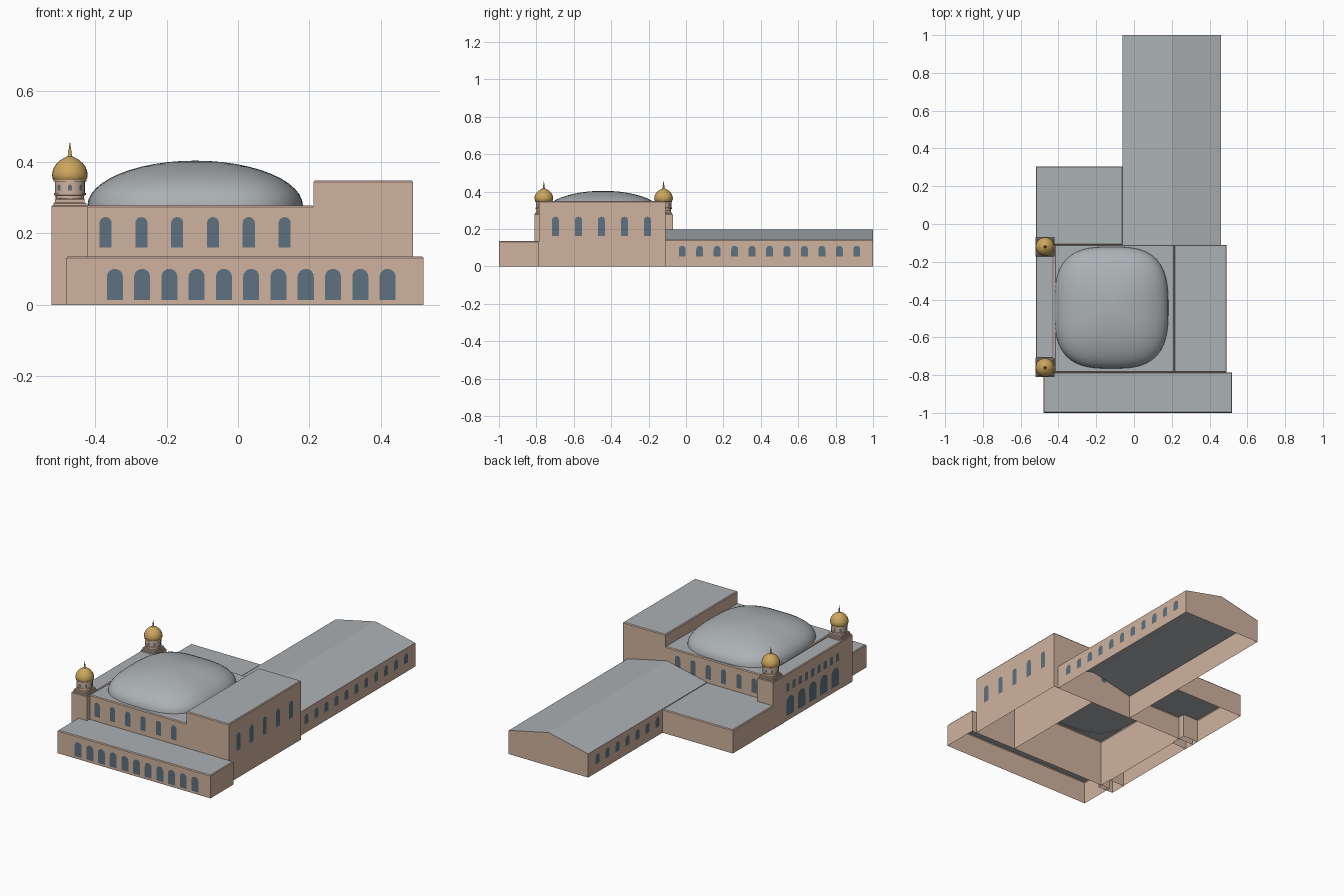
import bpy, bmesh, math
from mathutils import Vector

if "Cube" in bpy.data.objects:
    bpy.data.objects.remove(bpy.data.objects["Cube"])


def material(name, rgb):
    m = bpy.data.materials.new(name)
    m.diffuse_color = (*rgb, 1)
    m.use_nodes = True
    m.node_tree.nodes["Principled BSDF"].inputs["Base Color"].default_value = m.diffuse_color
    return m


STONE = material("stone", (0.63, 0.45, 0.35))
ROOF = material("roof_grey", (0.41, 0.44, 0.46))
GLASS = material("window_blue", (0.11, 0.165, 0.216))
GOLD = material("gold", (0.60, 0.38, 0.11))


def finish(bm, name, mats, smooth=None):
    me = bpy.data.meshes.new(name)
    bmesh.ops.recalc_face_normals(bm, faces=bm.faces) if name != "windows" else None
    bm.to_mesh(me)
    bm.free()
    ob = bpy.data.objects.new(name, me)
    bpy.context.collection.objects.link(ob)
    for m in mats:
        me.materials.append(m)
    if smooth:
        bpy.ops.object.select_all(action='DESELECT')
        ob.select_set(True)
        bpy.context.view_layer.objects.active = ob
        bpy.ops.object.shade_smooth_by_angle(angle=math.radians(smooth))
    return ob


def loft(bm, rings):
    """Join equal-length rings of points with quads; return vertex rings."""
    vs = [[bm.verts.new(p) for p in r] for r in rings]
    n = len(vs[0])
    for a, b in zip(vs, vs[1:]):
        for i in range(n):
            j = (i + 1) % n
            bm.faces.new((a[i], a[j], b[j], b[i]))
    return vs


def block(name, x0, x1, y0, y1, z1, z0=0.0, lip=0.005, top=1):
    """Open-bottomed walls with a small chamfered rim and a roof face."""
    def ring(z, d):
        return [(x0 + d, y0 + d, z), (x1 - d, y0 + d, z), (x1 - d, y1 - d, z), (x0 + d, y1 - d, z)]
    bm = bmesh.new()
    vs = loft(bm, [ring(z0, 0), ring(z1 - lip, 0), ring(z1, lip * 0.8)])
    bm.faces.new(vs[-1]).material_index = top
    return finish(bm, name, [STONE, ROOF])


def lathe(name, profile, centre, mat, n=24):
    bm = bmesh.new()
    rings = [[(centre[0] + r * math.cos(2 * math.pi * i / n),
               centre[1] + r * math.sin(2 * math.pi * i / n), z) for i in range(n)]
             for r, z in profile]
    vs = loft(bm, rings)
    bm.faces.new(vs[-1])
    return finish(bm, name, [mat], 35)


def windows(name, places, right, w, h, depth=0.0015):
    """Round-headed panes; places are sill centres, right is the wall direction."""
    bm = bmesh.new()
    for i, p in enumerate(places):
        r = Vector(right[i] if isinstance(right, list) else right)
        base = Vector(p) + r.cross(Vector((0, 0, 1))) * depth
        pts = [(-w / 2, 0), (w / 2, 0)]
        pts += [(w / 2 * math.cos(a), h - w / 2 + w / 2 * math.sin(a))
                for a in (math.pi * k / 8 for k in range(9))]
        bm.faces.new([bm.verts.new(base + r * u + Vector((0, 0, v))) for u, v in pts])
    return finish(bm, name, [GLASS])


# Main masses
block("front_gallery", -0.48, 0.52, -1.0, -0.785, 0.136)
block("main_hall", -0.42, 0.212, -0.785, -0.11, 0.279)
block("tall_side_block", 0.212, 0.49, -0.785, -0.11, 0.349)
block("west_facade", -0.52, -0.425, -0.712, -0.168, 0.277)
block("rear_annex", -0.52, -0.06, -0.11, 0.305, 0.139)

# Long gabled rear wing
bm = bmesh.new()
prof = [(-0.06, 0), (-0.06, 0.14), (0.2, 0.197), (0.46, 0.14), (0.46, 0)]
a = [bm.verts.new((x, -0.11, z)) for x, z in prof]
b = [bm.verts.new((x, 1.0, z)) for x, z in prof]
for i in range(4):
    bm.faces.new((a[i], b[i], b[i + 1], a[i + 1])).material_index = int(i in (1, 2))
bm.faces.new(b)
finish(bm, "rear_wing", [STONE, ROOF])

# Squarish low dome
bm = bmesh.new()
N, M, P = 64, 12, 3.0
rings = []
for k in range(M):
    t = math.pi / 2 * k / M
    ring = []
    for i in range(N):
        c, s = math.cos(2 * math.pi * i / N), math.sin(2 * math.pi * i / N)
        q = (abs(c) ** P + abs(s) ** P) ** (-1 / P) * math.cos(t)
        ring.append((-0.12 + 0.302 * c * q, -0.443 + 0.322 * s * q, 0.277 + 0.127 * math.sin(t)))
    rings.append(ring)
vs = loft(bm, rings)
tip = bm.verts.new((-0.12, -0.443, 0.404))
for i in range(N):
    bm.faces.new((vs[-1][i], vs[-1][(i + 1) % N], tip))
finish(bm, "hall_dome", [ROOF], 40)

# Corner towers: shaft, stepped cap, drum, onion dome with spire
ONION = [(0.042, 0.346), (0.048, 0.353), (0.050, 0.363), (0.0485, 0.374), (0.044, 0.386),
         (0.036, 0.397), (0.026, 0.406), (0.015, 0.412), (0.007, 0.416), (0.004, 0.424),
         (0.005, 0.430), (0.003, 0.437), (0.0008, 0.455)]
for label, ty in (("front", -0.76), ("rear", -0.12)):
    tx = -0.471
    for part, hw, z0, z1 in (("shaft", 0.051, 0, 0.279), ("step_1", 0.046, 0.278, 0.287),
                             ("step_2", 0.041, 0.286, 0.298)):
        block(f"{label}_tower_{part}", tx - hw, tx + hw, ty - hw, ty + hw, z1, z0, 0.003,
              0 if z0 else 1)
    lathe(f"{label}_tower_drum", [(0.040, 0.297), (0.040, 0.306), (0.045, 0.308), (0.045, 0.313),
                                  (0.042, 0.314), (0.042, 0.345), (0.046, 0.346), (0.046, 0.350)],
          (tx, ty), STONE)
    lathe(f"{label}_tower_onion_dome", ONION, (tx, ty), GOLD)
    angles = [math.pi / 4 * k for k in range(8)]
    windows(f"{label}_tower_drum_windows",
            [(tx + 0.042 * math.cos(t), ty + 0.042 * math.sin(t), 0.320) for t in angles],
            [(-math.sin(t), math.cos(t), 0) for t in angles], 0.011, 0.017)

# Window rows
X, Y = (1, 0, 0), (0, 1, 0)
NX, NY = (-1, 0, 0), (0, -1, 0)
windows("gallery_windows", [(-0.345 + 0.0764 * i, -1.0, 0.014) for i in range(11)], X, 0.045, 0.087)
hall_x = [-0.371 + 0.1003 * i for i in range(6)]
windows("hall_front_windows", [(x, -0.785, 0.16) for x in hall_x], X, 0.034, 0.086)
windows("hall_rear_windows", [(x, -0.11, 0.16) for x in hall_x], NX, 0.034, 0.086)
windows("side_block_windows", [(0.49, -0.698 + 0.123 * i, 0.163) for i in range(5)], Y, 0.036, 0.103)
wing_y = [-0.02 + 0.0933 * i for i in range(11)]
windows("wing_right_windows", [(0.46, y, 0.052) for y in wing_y], Y, 0.037, 0.058)
windows("wing_left_windows", [(-0.06, y, 0.052) for y in wing_y if y > 0.32], NY, 0.037, 0.058)
windows("facade_lower_arches", [(-0.52, -0.44 + 0.105 * i, 0.03) for i in range(-2, 3)], NY, 0.07, 0.11)
windows("facade_upper_windows", [(-0.52, -0.44 + 0.058 * i, 0.172) for i in range(-4, 5)], NY, 0.03, 0.05)
